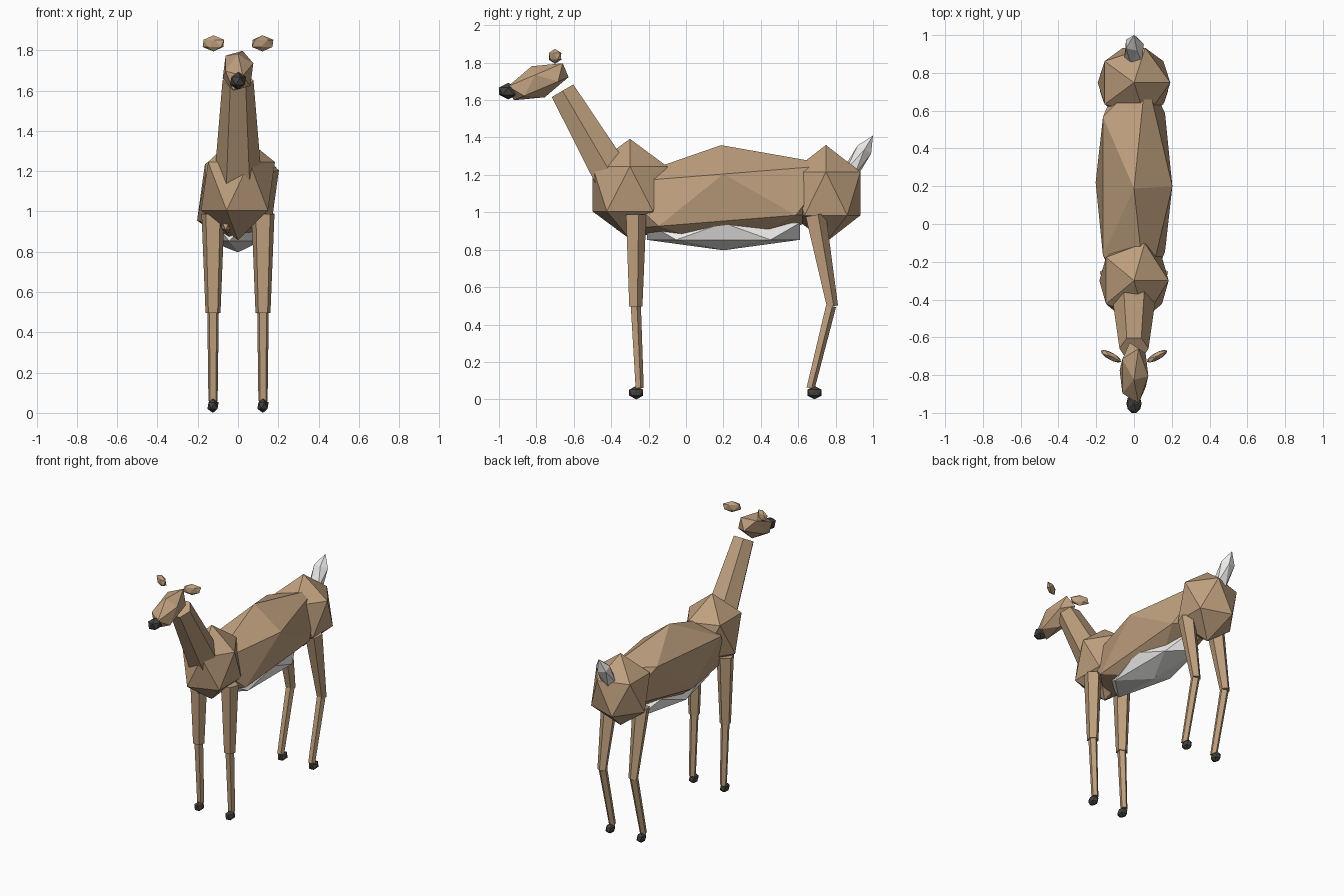
import bpy
from math import radians
from mathutils import Vector, Matrix

if "Cube" in bpy.data.objects:
    bpy.data.objects.remove(bpy.data.objects["Cube"])


def material(name, color):
    m = bpy.data.materials.new(name)
    m.diffuse_color = (*color, 1)
    m.use_nodes = True
    m.node_tree.nodes["Principled BSDF"].inputs["Base Color"].default_value = m.diffuse_color
    return m


TAN = material("tan_coat", (0.52, 0.35, 0.21))
WHITE = material("white_fur", (0.85, 0.84, 0.82))
DARK = material("dark_horn", (0.06, 0.055, 0.05))


def lump(name, loc, scale, mat, rot=(0, 0, 0)):
    """Faceted 20-sided ellipsoid."""
    bpy.ops.mesh.primitive_ico_sphere_add(subdivisions=1, radius=1, location=loc, rotation=rot)
    ob = bpy.context.object
    ob.name = name
    ob.scale = scale
    ob.data.materials.append(mat)
    return ob


def limb(name, low, high, r_low, r_high, sides, mat, twist=0):
    """Tapered prism between two points."""
    low, high = Vector(low), Vector(high)
    axis = high - low
    bpy.ops.mesh.primitive_cone_add(vertices=sides, radius1=r_low, radius2=r_high, depth=axis.length)
    ob = bpy.context.object
    ob.name = name
    ob.data.transform(Matrix.Rotation(twist, 4, 'Z'))
    ob.rotation_euler = Vector((0, 0, 1)).rotation_difference(axis).to_euler()
    ob.location = (low + high) / 2
    ob.data.materials.append(mat)
    return ob


# Trunk
lump("body", (0, 0.21, 1.08), (0.227, 0.70, 0.28), TAN, (0.08, 0, 0))
lump("belly", (0, 0.20, 0.898), (0.16, 0.48, 0.101), WHITE)
lump("chest", (0, -0.30, 1.125), (0.205, 0.235, 0.268), TAN)
lump("rump", (0, 0.748, 1.10), (0.215, 0.217, 0.26), TAN)
lump("tail", (0, 0.916, 1.274), (0.058, 0.05, 0.16), WHITE, (-0.55, 0, 0))

# Neck and head
limb("neck", (0, -0.357, 1.132), (0, -0.66, 1.65), 0.12, 0.077, 6, TAN, radians(30))
lump("head", (0, -0.79, 1.698), (0.085, 0.187, 0.09), TAN, (0.4, 0, 0))
lump("muzzle", (0, -0.95, 1.648), (0.045, 0.058, 0.044), DARK)

# Paired parts
for side, s in (("right", 1), ("left", -1)):
    x = 0.124 * s
    lump(f"ear_{side}", (0.122 * s, -0.70, 1.834), (0.068, 0.022, 0.04), TAN, (0, 0, 0.5 * s))

    limb(f"front_upper_leg_{side}", (x, -0.272, 0.497), (x, -0.272, 0.988), 0.039, 0.06, 5, TAN)
    limb(f"front_lower_leg_{side}", (x, -0.25, 0.06), (x, -0.271, 0.50), 0.024, 0.03, 5, TAN)
    lump(f"front_hoof_{side}", (x, -0.266, 0.036), (0.031, 0.044, 0.036), DARK)

    limb(f"hind_upper_leg_{side}", (x, 0.78, 0.497), (x, 0.688, 0.985), 0.033, 0.06, 5, TAN)
    limb(f"hind_lower_leg_{side}", (x, 0.664, 0.06), (x, 0.773, 0.50), 0.024, 0.03, 5, TAN)
    lump(f"hind_hoof_{side}", (x, 0.687, 0.036), (0.031, 0.044, 0.036), DARK)
